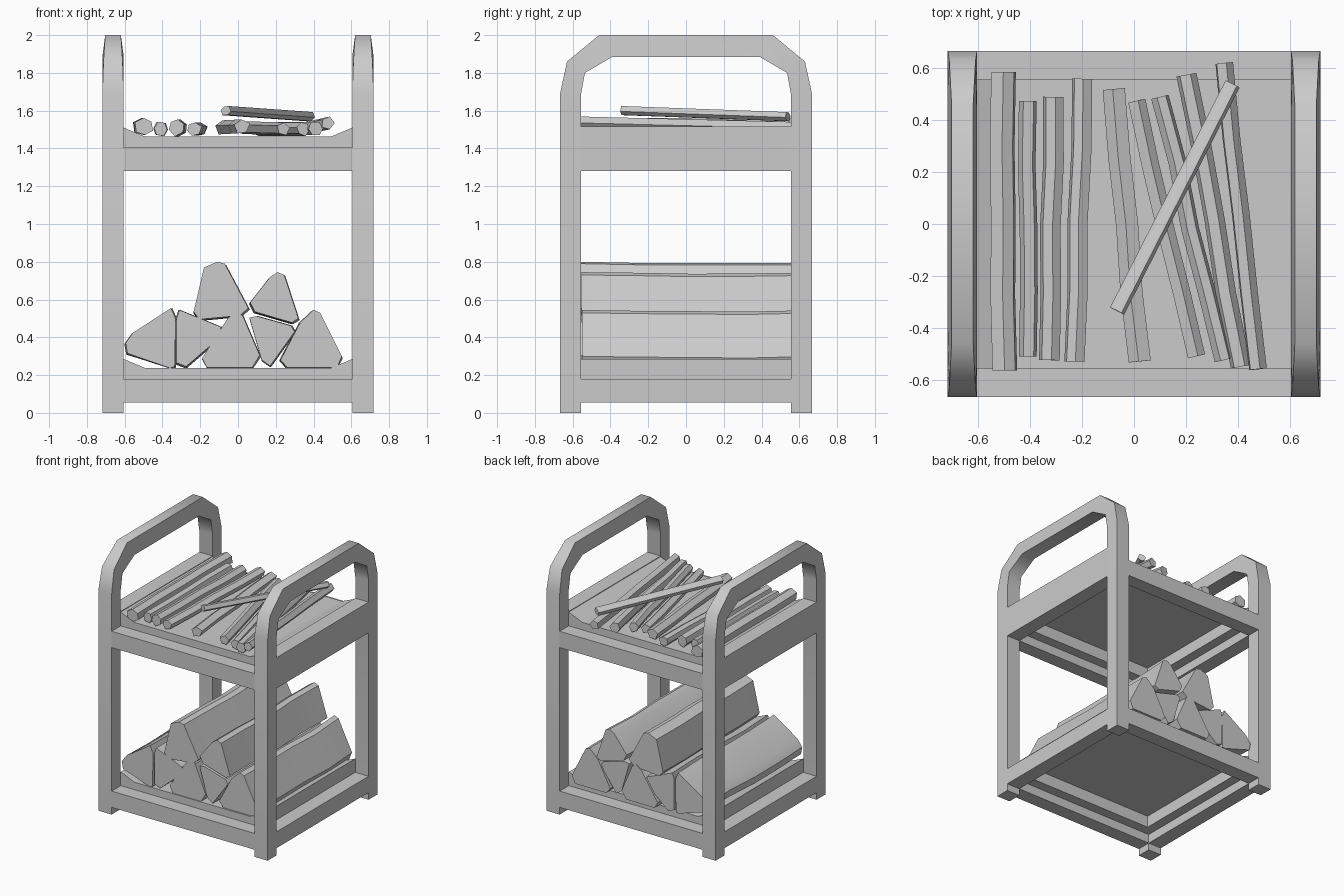
import bpy, bmesh, math, random
from mathutils import Vector

if "Cube" in bpy.data.objects:
    bpy.data.objects.remove(bpy.data.objects["Cube"])

random.seed(4)


def make(name, rings, smooth=0):
    """Skin a list of equal-size rings and cap both ends; smooth is an angle."""
    bm = bmesh.new()
    vs = [[bm.verts.new(p) for p in r] for r in rings]
    n = len(vs[0])
    for a, b in zip(vs, vs[1:]):
        for j in range(n):
            k = (j + 1) % n
            bm.faces.new((a[j], a[k], b[k], b[j]))
    bm.faces.new(vs[0])
    bm.faces.new(vs[-1])
    bmesh.ops.recalc_face_normals(bm, faces=bm.faces)
    me = bpy.data.meshes.new(name)
    bm.to_mesh(me)
    bm.free()
    ob = bpy.data.objects.new(name, me)
    bpy.context.collection.objects.link(ob)
    if smooth:
        bpy.ops.object.select_all(action='DESELECT')
        ob.select_set(True)
        bpy.context.view_layer.objects.active = ob
        bpy.ops.object.shade_smooth_by_angle(angle=math.radians(smooth))
    return ob


def rect(x, y, z):
    return [(-x, -y, z), (x, -y, z), (x, y, z), (-x, y, z)]


def box(name, x0, x1, y0, y1, z0, z1):
    return make(name, [[(x0, y0, z), (x1, y0, z), (x1, y1, z), (x0, y1, z)]
                       for z in (z0, z1)])


# side hoops: posts bent over into a top bar, outer edge slightly narrower on top
outer = [(-.667, 0), (-.667, 1.69), (-.63, 1.86), (-.46, 2.0)]
inner = [(-.557, 0), (-.557, 1.68), (-.535, 1.80), (-.39, 1.885)]
inset = [0, 0, .006, .015]
half = list(zip(outer, inner, inset))
path = half + [((-o[0], o[1]), (-i[0], i[1]), t) for o, i, t in reversed(half)]
for side, s in (("left", -1), ("right", 1)):
    make(side + "_hoop", [[(s * (.605 + t), *o), (s * (.718 - t), *o),
                           (s * .718, *i), (s * .605, *i)] for o, i, t in path], smooth=55)

# shelves: rails on all sides, and a tray with upturned sides and a hollow underside
for level, z, rail_h in (("lower", .055, .125), ("upper", 1.28, .235)):
    for end, s in (("front", -1), ("back", 1)):
        y = sorted((s * .557, s * .667))
        box(f"{level}_{end}_rail", -.605, .605, *y, z, z + .125)
    for side, s in (("left", -1), ("right", 1)):
        x = sorted((s * .605, s * .718))
        box(f"{level}_{side}_rail", *x, -.557, .557, z, z + rail_h)
        lip = [(s * .605, z + .23), (s * .49, z + .182), (s * .605, z + .182)]
        make(f"{level}_tray_{side}_lip", [[(x, y, h) for x, h in lip] for y in (-.557, .557)])
    # tray floor as one skin: hollow centre, underside ledge, outer wall, top
    make(level + "_tray", [rect(.53, .48, z + .16), rect(.53, .48, z + .07),
                           rect(.605, .557, z + .07), rect(.605, .557, z + .182)])

# split logs: rounded triangular sections (x, z) carried front to back
logs = [
    [(-.355, .555), (-.33, .50), (-.335, .245), (-.36, .237), (-.585, .315), (-.595, .37), (-.555, .425)],
    [(-.31, .545), (-.09, .455), (-.10, .395), (-.275, .245), (-.325, .265), (-.325, .50)],
    [(-.01, .535), (.025, .515), (.115, .305), (.075, .24), (-.165, .24), (-.19, .29), (-.055, .50)],
    [(.06, .505), (.10, .512), (.28, .462), (.30, .43), (.17, .248), (.125, .28)],
    [(.40, .545), (.435, .53), (.55, .30), (.525, .24), (.26, .24), (.225, .28), (.33, .48)],
    [(-.11, .80), (-.07, .79), (.055, .555), (.01, .515), (-.205, .495), (-.235, .535), (-.18, .77)],
    [(.21, .745), (.245, .73), (.32, .50), (.285, .478), (.09, .535), (.065, .585), (.17, .72)],
]
for n, prof in enumerate(logs):
    y0, y1 = -.55 + random.uniform(-.015, .015), .61 + random.uniform(-.02, .02)
    rings = []
    for k in range(5):
        dx, dz = (random.uniform(-.008, .008), random.uniform(-.01, .002)) if k else (0, 0)
        rings.append([(x + dx, y0 + (y1 - y0) * k / 4, max(z + dz, .237)) for x, z in prof])
    make(f"log_{n + 1}", rings, smooth=25)

# kindling sticks: back end (x, y, z), front end (x, y, z), radius, sides
sticks = [
    ((-.50, .585, 1.515), (-.495, -.565, 1.515), .05, 6),
    ((-.41, .475, 1.503), (-.41, -.51, 1.503), .036, 6),
    ((-.31, .49, 1.512), (-.325, -.525, 1.515), .046, 6),
    ((-.205, .56, 1.503), (-.235, -.53, 1.503), .04, 6),
    ((-.08, .52, 1.51), (.02, -.53, 1.515), .042, 5),
    ((.01, .475, 1.51), (.24, -.51, 1.503), .038, 5),
    ((.10, .49, 1.505), (.345, -.525, 1.505), .038, 6),
    ((.20, .575, 1.505), (.41, -.55, 1.505), .038, 6),
    ((.345, .62, 1.505), (.475, -.56, 1.535), .034, 5),
    ((.38, .54, 1.568), (-.065, -.335, 1.60), .027, 6),
]
for n, (a, b, r, sides) in enumerate(sticks):
    a, b = Vector(a), Vector(b)
    d = (b - a).normalized()
    u = d.cross(Vector((0, 0, 1))).normalized()
    v = u.cross(d)
    turn = random.uniform(0, 6.28)
    radii = [r * random.uniform(.85, 1.15) for _ in range(sides)]
    rings = []
    for k in range(5):
        c = a.lerp(b, k / 4)
        if 0 < k < 4 and n < 9:
            c += u * random.uniform(-.007, .007)
        rings.append([c + radii[j] * (u * math.cos(turn + j * math.tau / sides)
                                      + v * math.sin(turn + j * math.tau / sides))
                      for j in range(sides)])
    make(f"kindling_{n + 1}", rings, smooth=35)
